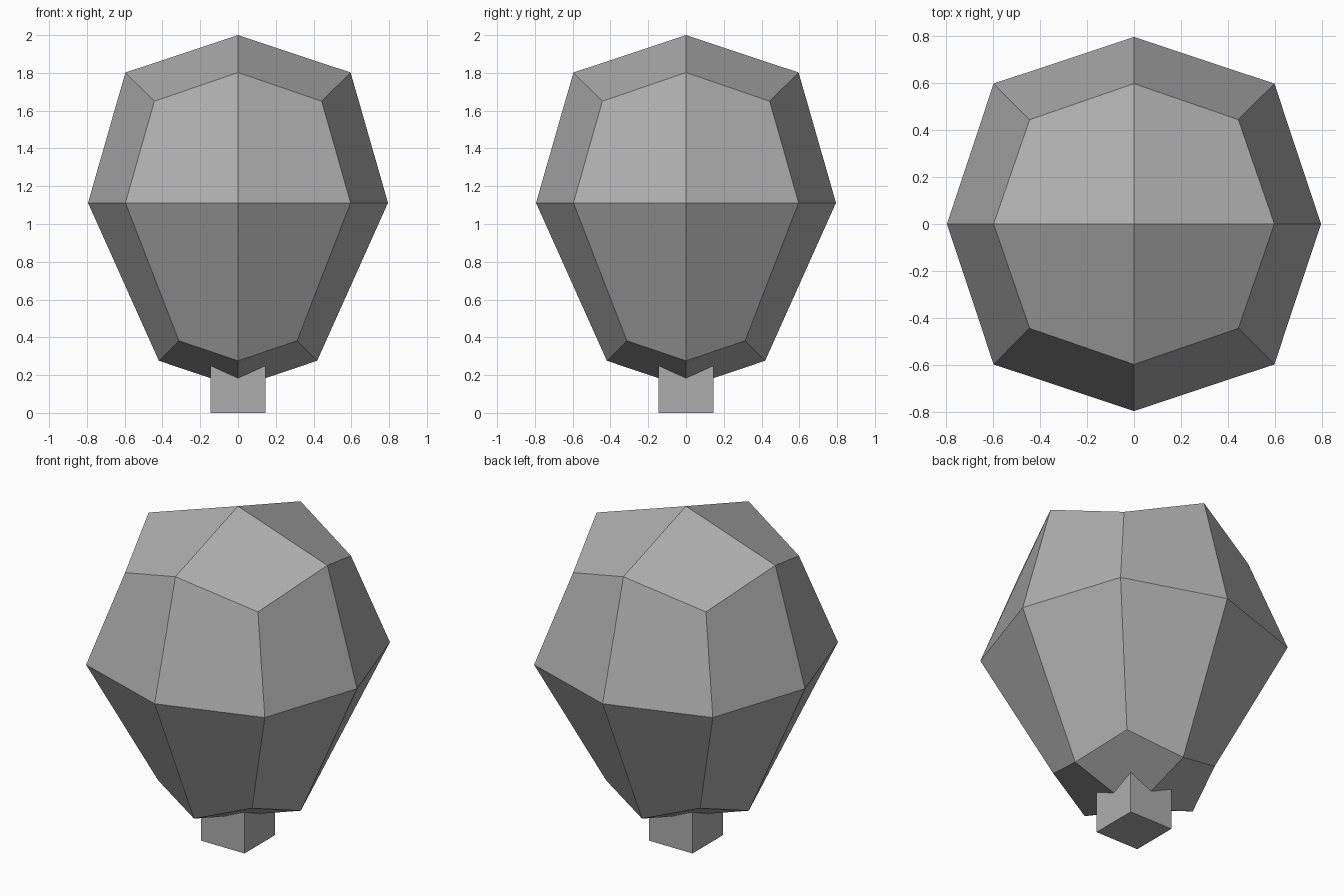
import bpy
import bmesh
from math import sqrt, pi, sin, cos

cube = bpy.data.objects.get("Cube")
if cube:
    bpy.data.objects.remove(cube, do_unlink=True)

# One plain grey for the whole tree
grey = bpy.data.materials.new("plain_grey")
grey.use_nodes = True
colour = (0.423, 0.423, 0.423, 1)
grey.diffuse_color = colour
grey.node_tree.nodes["Principled BSDF"].inputs["Base Color"].default_value = colour


def add_object(name, bm):
    """Turn a bmesh into a flat-shaded object."""
    bmesh.ops.recalc_face_normals(bm, faces=bm.faces[:])
    mesh = bpy.data.meshes.new(name)
    bm.to_mesh(mesh)
    bm.free()
    mesh.materials.append(grey)
    obj = bpy.data.objects.new(name, mesh)
    bpy.context.collection.objects.link(obj)
    return obj


def ring(bm, axis_point, corner_point):
    """Eight points alternating between the axes and the corners; each is (offset, height)."""
    verts = []
    for i in range(8):
        offset, z = corner_point if i % 2 else axis_point
        radius = offset * sqrt(2) if i % 2 else offset
        angle = i * pi / 4
        verts.append(bm.verts.new((radius * cos(angle), radius * sin(angle), z)))
    return verts


# Crown: three rings joined by quads, closed by four quads at each end
bm = bmesh.new()
lower = ring(bm, (0.419, 0.276), (0.313, 0.382))
middle = ring(bm, (0.794, 1.112), (0.596, 1.112))
upper = ring(bm, (0.596, 1.802), (0.443, 1.65))
for a, b in ((lower, middle), (middle, upper)):
    for i in range(8):
        j = (i + 1) % 8
        bm.faces.new((a[i], a[j], b[j], b[i]))
for loop, height in ((lower, 0.135), (upper, 2.0)):
    tip = bm.verts.new((0, 0, height))
    for i in range(0, 8, 2):
        bm.faces.new((tip, loop[i], loop[i + 1], loop[(i + 2) % 8]))
add_object("crown", bm)

# Trunk: a small cube reaching up into the crown
bm = bmesh.new()
bmesh.ops.create_cube(bm, size=0.29)
bmesh.ops.translate(bm, verts=bm.verts[:], vec=(0, 0, 0.145))
add_object("trunk", bm)
